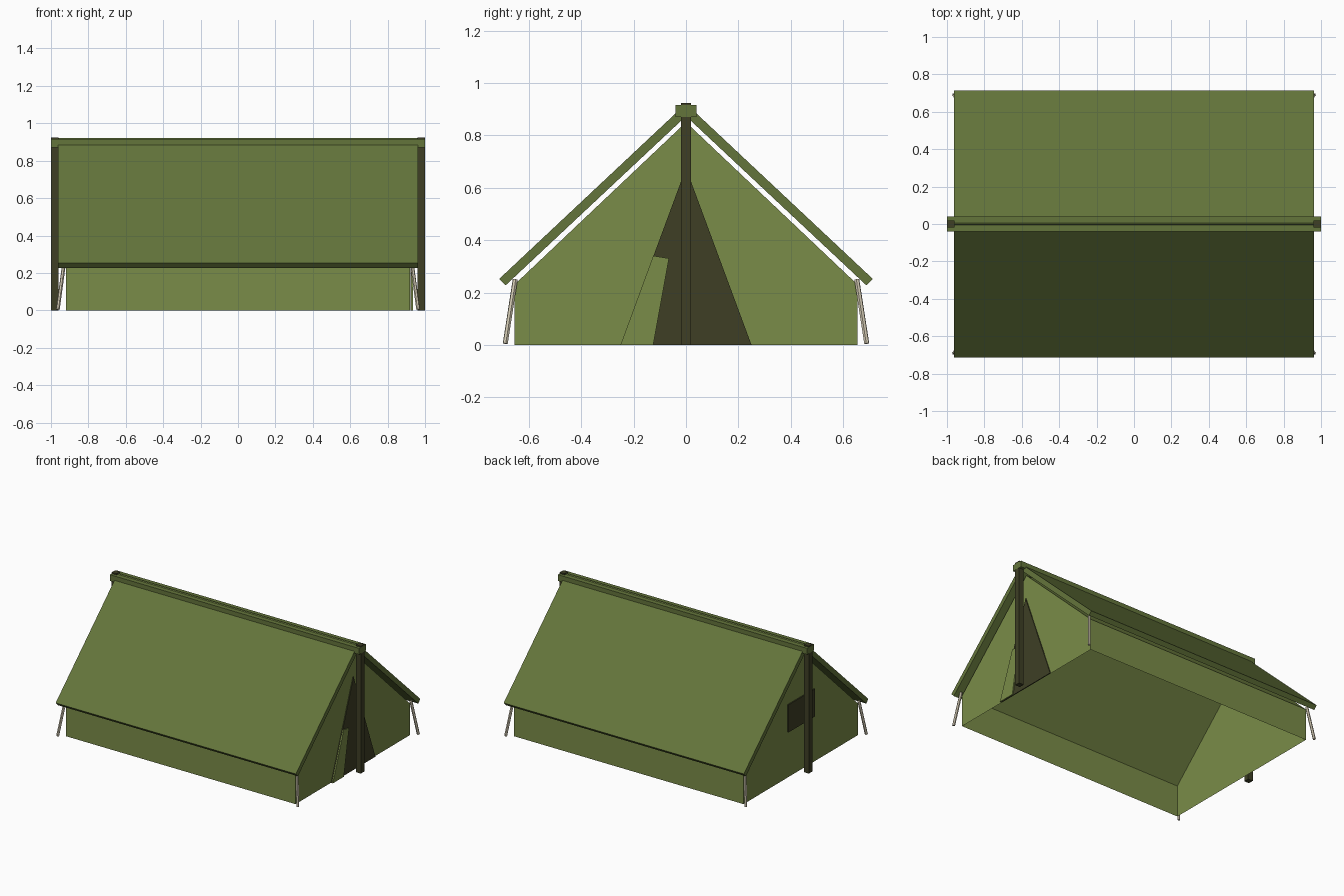
import bpy
from mathutils import Vector

cube = bpy.data.objects.get("Cube")
if cube:
    bpy.data.objects.remove(cube, do_unlink=True)


def material(name, rgb):
    """Make a flat material from 0-255 display colour."""
    lin = [((c / 255 + 0.055) / 1.055) ** 2.4 for c in rgb]
    mat = bpy.data.materials.new(name)
    mat.use_nodes = True
    mat.diffuse_color = (*lin, 1)
    bsdf = mat.node_tree.nodes["Principled BSDF"]
    bsdf.inputs["Base Color"].default_value = (*lin, 1)
    bsdf.inputs["Roughness"].default_value = 0.9
    return mat


canvas = material("light canvas", (122, 140, 72))
fly_green = material("olive fly", (100, 117, 59))
dark = material("dark brown", (62, 63, 37))
rope_mat = material("pale rope", (212, 203, 180))


def add_mesh(name, verts, faces, mat):
    mesh = bpy.data.meshes.new(name)
    mesh.from_pydata(verts, [], faces)
    mesh.materials.append(mat)
    obj = bpy.data.objects.new(name, mesh)
    bpy.context.collection.objects.link(obj)
    return obj


def prism(name, profile, x0, x1, mat, skip=None):
    """Extrude a (y, z) profile along x; skip leaves one side open."""
    n = len(profile)
    verts = [(x, y, z) for x in (x0, x1) for y, z in profile]
    faces = [tuple(reversed(range(n))), tuple(range(n, 2 * n))]
    faces += [(i, (i + 1) % n, (i + 1) % n + n, i + n)
              for i in range(n) if i != skip]
    return add_mesh(name, verts, faces, mat)


def rect(y, z0, z1):
    return [(-y, z0), (y, z0), (y, z1), (-y, z1)]


# Inner tent: walls, gables and roof with an open floor
prism("inner_tent", [(-0.655, 0), (0.655, 0), (0.655, 0.23), (0, 0.85), (-0.655, 0.23)],
      -0.92, 0.92, canvas, skip=0)

# Outer fly: a chevron-shaped slab over the roof
prism("roof_fly", [(0, 0.921), (-0.713, 0.252), (-0.689, 0.227), (0, 0.873),
                   (0.689, 0.227), (0.713, 0.252)], -0.963, 0.963, fly_green)

# Ridge beam and end poles
prism("ridge_beam", rect(0.04, 0.87, 0.915), -1, 1, fly_green)
for side, label in ((-1, "right"), (1, "left")):
    xs = sorted((side * 0.96, side * 0.999))
    prism(label + "_pole", rect(0.02, 0, 0.924), *xs, dark)

# Door opening with a folded flap, and the window on the other gable
prism("door_opening", [(-0.25, 0), (0.25, 0), (0, 0.675)], 0.921, 0.927, dark)
prism("door_flap", [(-0.25, 0), (-0.125, 0), (-0.065, 0.33), (-0.125, 0.34)],
      0.928, 0.936, canvas)
prism("window", rect(0.15, 0.33, 0.53), -0.929, -0.921, dark)

# Guy ropes at the four corners
for sx in (-1, 1):
    for sy in (-1, 1):
        top = Vector((sx * 0.93, sy * 0.652, 0.25))
        foot = Vector((sx * 0.963, sy * 0.69, 0.005))
        axis = top - foot
        bpy.ops.mesh.primitive_cylinder_add(
            vertices=6, radius=0.01, depth=axis.length, location=(top + foot) / 2,
            rotation=axis.to_track_quat("Z", "Y").to_euler())
        rope = bpy.context.object
        rope.name = ("left" if sx > 0 else "right") + ("_back" if sy > 0 else "_front") + "_guy_rope"
        rope.data.materials.append(rope_mat)
